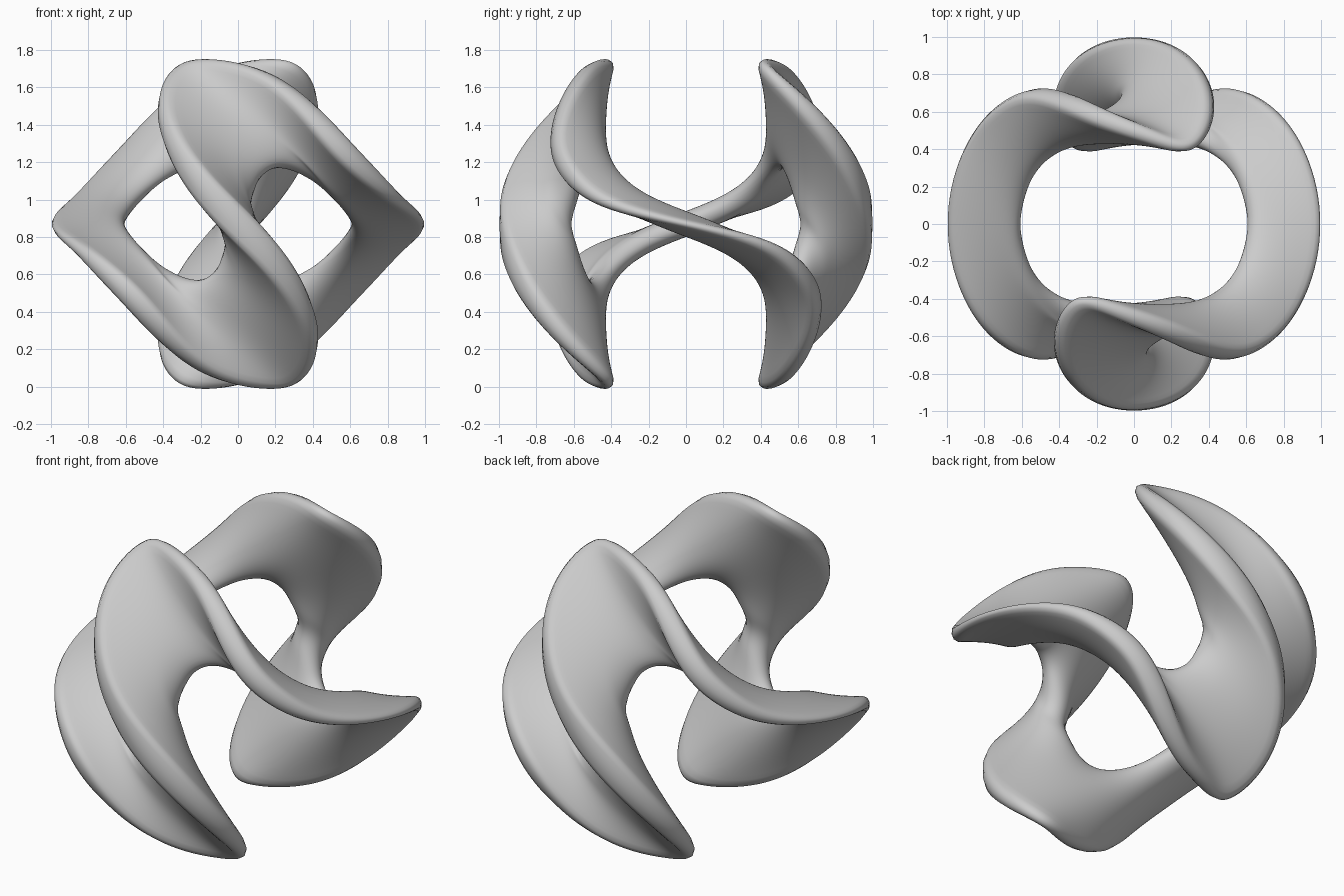
import bpy, bmesh
from math import sqrt
from mathutils import Vector

if "Cube" in bpy.data.objects:
    bpy.data.objects.remove(bpy.data.objects["Cube"])

ROWS, STEP = 12, 5
# One quarter of the outer rim (on a unit sphere) and of the inner rim
OUTER = [(1, 0, 0), (.88, -.46, .11), (.7, -.65, .27), (.5, -.72, .46), (.2, -.575, .79),
         (-.12, -.455, .878), (-.32, -.385, .86), (-.43, -.59, .68), (-.38, -.81, .45),
         (-.21, -.95, .2), (0, -1, 0)]
INNER = [(.61, 0, 0), (.585, -.16, .05), (.53, -.29, .12), (.45, -.39, .19), (.36, -.47, .26),
         (.27, -.52, .3), (.19, -.56, .3), (.12, -.59, .25), (.08, -.605, .17), (.04, -.61, .08),
         (0, -.61, 0)]
# Half thickness of the outer rim and of the web along the same quarter
EDGE = [.015, .03, .055, .065, .05, .035, .03, .045, .06, .075, .08]
BODY = [.065, .065, .07, .075, .08, .085, .085, .09, .095, .1, .1]


def full_loop(quarter):
    """Repeat a quarter by half turns about y and z, giving a closed ring."""
    q = [Vector(p) for p in quarter]
    half = (q + [Vector((-p.x, p.y, -p.z)) for p in reversed(q[:-1])])[:-1]
    return half + [Vector((-p.x, -p.y, p.z)) for p in half]


def smooth_loop(pts):
    """Closed Catmull-Rom curve, lightly smoothed."""
    n, out = len(pts), []
    for i in range(n):
        a, b, c, d = (pts[(i + k) % n] for k in (-1, 0, 1, 2))
        for s in range(STEP):
            t = s / STEP
            out.append(0.5 * (2 * b + (c - a) * t + (2 * a - 5 * b + 4 * c - d) * t * t
                              + (3 * b - a - 3 * c + d) * t ** 3))
    for _ in range(6):
        m = len(out)
        out = [(out[j - 1] + 2 * out[j] + out[(j + 1) % m]) / 4 for j in range(m)]
    return out


def around(values):
    """Spread quarter values round the whole ring."""
    loop = (values + values[-2:0:-1]) * 2
    return [e.x for e in smooth_loop([Vector((e, 0, 0)) for e in loop])]


outer = [p.normalized() for p in smooth_loop(full_loop(OUTER))]
inner = smooth_loop(full_loop(INNER))
edge, body = around(EDGE), around(BODY)
n = len(outer)

# Relax the web between the rims like a soap film
grid = [[i.lerp(o, r / ROWS) for i, o in zip(inner, outer)] for r in range(ROWS + 1)]
for _ in range(150):
    for r in range(1, ROWS):
        row, lo, hi = grid[r], grid[r - 1], grid[r + 1]
        grid[r] = [(lo[j] + hi[j] + row[j - 1] + row[(j + 1) % n]) / 4 for j in range(n)]


def normal(r, j):
    along = grid[r][(j + 1) % n] - grid[r][j - 1]
    across = grid[min(r + 1, ROWS)][j] - grid[max(r - 1, 0)][j]
    return along.cross(across).normalized()


def half_thickness(r, j):
    """Round towards the inner rim, tapering to the outer rim."""
    s = r / ROWS
    if s < 0.4:
        return body[j] * sqrt(1 - (1 - (s + .02) / 0.42) ** 2)
    t = (s - 0.4) / 0.6
    return body[j] + (edge[j] - body[j]) * t * t


# Twisted ring: closed cross-sections bridged all the way round
bm = bmesh.new()
sections = []
for j in range(n):
    side = [(grid[r][j], normal(r, j) * half_thickness(r, j)) for r in range(ROWS + 1)]
    pts = [p + d for p, d in side] + [p - d for p, d in reversed(side)]
    sections.append([bm.verts.new(p + Vector((0, 0, .87))) for p in pts])
m = len(sections[0])
for j in range(n):
    a, b = sections[j], sections[(j + 1) % n]
    for i in range(m):
        k = (i + 1) % m
        bm.faces.new((a[i], b[i], b[k], a[k])).smooth = True
bmesh.ops.recalc_face_normals(bm, faces=bm.faces)
mesh = bpy.data.meshes.new("twisted_ring")
bm.to_mesh(mesh)
bm.free()
ring = bpy.data.objects.new("twisted_ring", mesh)
bpy.context.collection.objects.link(ring)
sub = ring.modifiers.new("rounding", 'SUBSURF')
sub.levels = sub.render_levels = 1
